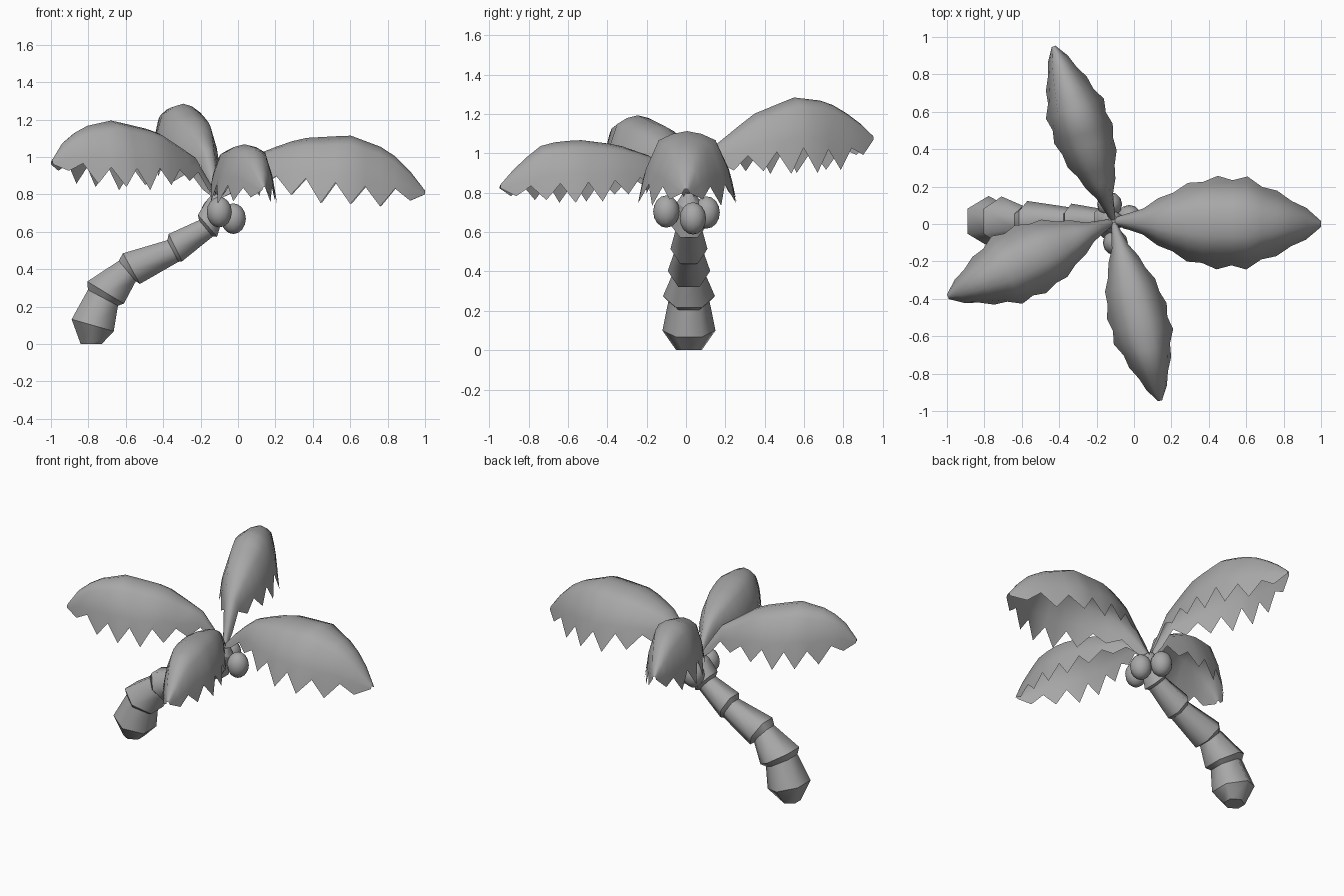
import bpy, bmesh, math
from mathutils import Vector

if "Cube" in bpy.data.objects:
    bpy.data.objects.remove(bpy.data.objects["Cube"])

grey = bpy.data.materials.new("dark_grey")
grey.diffuse_color = (0.39, 0.39, 0.39, 1)
grey.use_nodes = True
grey.node_tree.nodes["Principled BSDF"].inputs["Base Color"].default_value = grey.diffuse_color


def finish(name, bm, angle=None):
    bmesh.ops.recalc_face_normals(bm, faces=bm.faces)
    for f in bm.faces:
        f.smooth = True
    me = bpy.data.meshes.new(name)
    bm.to_mesh(me)
    bm.free()
    me.materials.append(grey)
    ob = bpy.data.objects.new(name, me)
    bpy.context.collection.objects.link(ob)
    if angle:
        bpy.ops.object.select_all(action='DESELECT')
        ob.select_set(True)
        bpy.context.view_layer.objects.active = ob
        bpy.ops.object.shade_smooth_by_angle(angle=math.radians(angle))


def lerp(table, t):
    for (a, va), (b, vb) in zip(table, table[1:]):
        if t <= b:
            return va + (vb - va) * (t - a) / (b - a)
    return table[-1][1]


# Trunk: stacked hexagonal collars (x, z, radius, lean in degrees)
rings = [(-0.785, 0.0, 0.065, 0), (-0.777, 0.10, 0.135, 16), (-0.722, 0.247, 0.105, 28),
         (-0.708, 0.275, 0.132, 31), (-0.592, 0.39, 0.082, 50), (-0.57, 0.403, 0.108, 61),
         (-0.348, 0.497, 0.075, 63), (-0.335, 0.515, 0.094, 64), (-0.172, 0.618, 0.066, 50),
         (-0.163, 0.632, 0.090, 49), (-0.115, 0.75, 0.062, 25), (-0.11, 0.80, 0.03, 10)]
bm = bmesh.new()
loops = []
for x, z, r, lean in rings:
    c, s = math.cos(math.radians(lean)), math.sin(math.radians(lean))
    loop = []
    for i in range(6):
        a = math.radians(30 + 60 * i)
        u, v = r * math.cos(a), r * math.sin(a)
        loop.append(bm.verts.new((x + u * c, 0.015 + v, z - u * s)))
    loops.append(loop)
for p, q in zip(loops, loops[1:]):
    for i in range(6):
        j = (i + 1) % 6
        bm.faces.new((p[i], p[j], q[j], q[i]))
bm.faces.new(loops[0][::-1])
bm.faces.new(loops[-1])
# collar rims stay crisp while the sides shade round
for loop in loops:
    for i in range(6):
        bm.edges.get((loop[i], loop[(i + 1) % 6])).smooth = False
finish("trunk", bm)

# Coconuts under the crown
for k, loc in enumerate([(-0.10, -0.10, 0.705), (-0.025, 0.035, 0.67), (-0.13, 0.105, 0.70)]):
    bm = bmesh.new()
    bmesh.ops.create_uvsphere(bm, u_segments=12, v_segments=8, radius=1)
    for v in bm.verts:
        v.co = Vector((v.co.x * 0.067, v.co.y * 0.067, v.co.z * 0.082)) + Vector(loc)
    finish(f"coconut_{k + 1}", bm, 60)

# Fronds: arched shells with a jagged lower edge
WIDTH = [(0, .08), (.12, .24), (.2, .47), (.33, .8), (.46, 1), (.64, 1), (.77, .74),
         (.87, .5), (.95, .28), (1, .07)]
DROP = [(0, .08), (.1, .25), (.2, .45), (.35, .76), (.5, .95), (.6, 1), (.75, .95),
        (.87, .65), (.95, .34), (1, .08)]
SECTION = [(0.3, 0.04), (0.58, 0.13), (0.84, 0.54)]
TEETH = 7
START = Vector((-0.11, 0.015))


def frond(name, tip, ridge, width, drop):
    axis = Vector(tip) - START
    side = Vector((-axis.y, axis.x)).normalized()
    n = TEETH * 2
    bm = bmesh.new()
    rows = []
    for i in range(n + 1):
        t = i / n
        base = START + axis * t
        z, w, d = lerp(ridge, t), width * lerp(WIDTH, t), drop * lerp(DROP, t)
        # odd rows reach down as teeth, even rows are notches
        end = (1.0, 1.03) if i % 2 else (0.91, 0.70)
        half = SECTION + [end]
        prof = [(-a, b) for a, b in reversed(half)] + [(0, 0)] + half
        rows.append([bm.verts.new((base.x + side.x * a * w, base.y + side.y * a * w, z - b * d))
                     for a, b in prof])
    for p, q in zip(rows, rows[1:]):
        for j in range(len(p) - 1):
            bm.faces.new((p[j], p[j + 1], q[j + 1], q[j]))
    finish(name, bm, 60)


frond("frond_right", (1.0, 0.0),
      [(0, .79), (.1, .92), (.22, 1.03), (.4, 1.10), (.64, 1.115), (.82, 1.04), (.91, .95), (1, .82)],
      0.25, 0.36)
frond("frond_back", (-0.43, 0.95),
      [(0, .79), (.14, 1.04), (.35, 1.20), (.57, 1.285), (.75, 1.265), (.9, 1.18), (1, 1.09)],
      0.165, 0.37)
frond("frond_left", (-0.995, -0.39),
      [(0, .79), (.14, 1.0), (.38, 1.14), (.64, 1.195), (.82, 1.16), (.94, 1.07), (1, .98)],
      0.2, 0.35)
frond("frond_front", (0.14, -0.945),
      [(0, .79), (.1, .92), (.2, .985), (.38, 1.045), (.59, 1.07), (.77, 1.05), (.9, .95), (1, .84)],
      0.165, 0.31)
